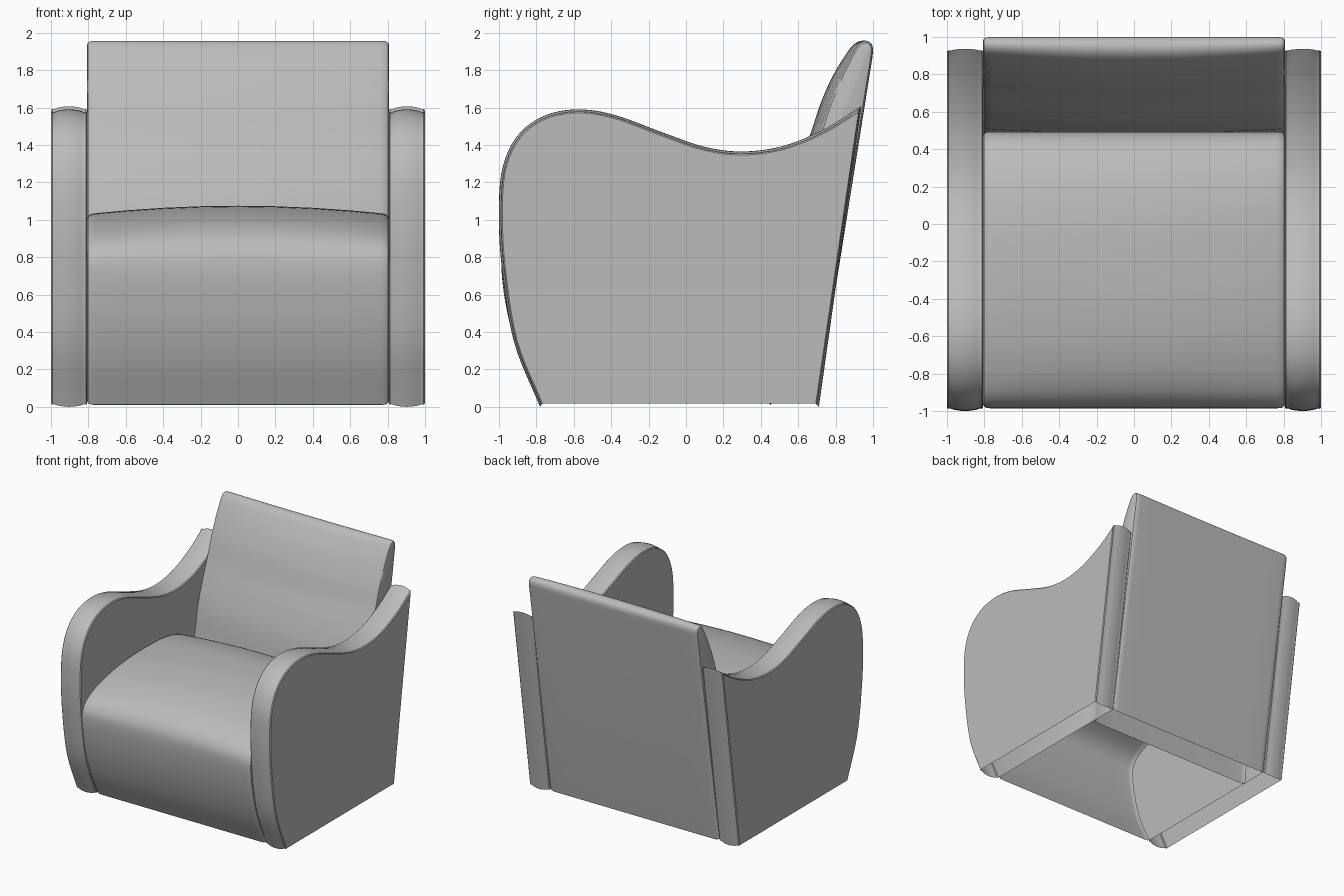
import bpy, bmesh, math
from mathutils import Vector

cube = bpy.data.objects.get("Cube")
if cube:
    bpy.data.objects.remove(cube, do_unlink=True)

fabric = bpy.data.materials.new("grey fabric")
fabric.use_nodes = True
fabric.diffuse_color = (0.5, 0.5, 0.5, 1)
bsdf = next(n for n in fabric.node_tree.nodes if n.type == 'BSDF_PRINCIPLED')
bsdf.inputs["Base Color"].default_value = (0.5, 0.5, 0.5, 1)


def smooth(points, steps=6):
    """Smooth open curve through the given (y, z) points."""
    p = [Vector(q) for q in points]
    p = [2 * p[0] - p[1]] + p + [2 * p[-1] - p[-2]]
    out = []
    for a, b, c, d in zip(p, p[1:], p[2:], p[3:]):
        for i in range(steps):
            t = i / steps
            out.append(0.5 * (2 * b + (c - a) * t + (2 * a - 5 * b + 4 * c - d) * t ** 2
                              + (3 * b - a - 3 * c + d) * t ** 3))
    return out + [p[-2]]


def inset(loop, amount):
    """Move a closed outline inwards with mitred corners."""
    n = len(loop)
    area = sum(loop[i - 1].cross(loop[i]) for i in range(n))
    sign = 1 if area > 0 else -1
    result = []
    for i in range(n):
        d1 = (loop[i] - loop[i - 1]).normalized()
        d2 = (loop[(i + 1) % n] - loop[i]).normalized()
        n1, n2 = Vector((-d1.y, d1.x)), Vector((-d2.y, d2.x))
        result.append(loop[i] + sign * amount * (n1 + n2) / max(1 + n1.dot(n2), 0.6))
    return result


def loft(name, loop, stations, bulge=None):
    """Skin a side outline across the (x, inset) stations and cap both ends.
    The closing segment of the outline is the underside, which stays open."""
    bm = bmesh.new()
    rings = []
    for x, amount in stations:
        ring = []
        for p in inset(loop, amount):
            y, z = bulge(x, p.x, p.y) if bulge else p
            ring.append(bm.verts.new((x, y, z)))
        rings.append(ring)
    underside = []
    for r, s in zip(rings, rings[1:]):
        for i in range(len(r)):
            face = bm.faces.new((r[i - 1], r[i], s[i], s[i - 1]))
            if i == 0:
                underside.append(face)
    bm.faces.new(rings[0])
    bm.faces.new(rings[-1])
    bmesh.ops.recalc_face_normals(bm, faces=bm.faces)
    bmesh.ops.delete(bm, geom=underside, context='FACES')
    mesh = bpy.data.meshes.new(name)
    bm.to_mesh(mesh)
    bm.free()
    mesh.materials.append(fabric)
    obj = bpy.data.objects.new(name, mesh)
    bpy.context.collection.objects.link(obj)
    bpy.ops.object.select_all(action='DESELECT')
    obj.select_set(True)
    bpy.context.view_layer.objects.active = obj
    bpy.ops.object.shade_smooth_by_angle(angle=math.radians(32))


# Arms: sweeping outline with a crowned band and a narrow seam at each edge
arm_outline = smooth([(-0.78, 0), (-0.92, 0.35), (-0.985, 0.75), (-1, 1.05),
                      (-0.98, 1.28), (-0.9, 1.45), (-0.76, 1.555), (-0.58, 1.59),
                      (-0.38, 1.56), (-0.12, 1.465), (0.1, 1.39), (0.3, 1.365),
                      (0.52, 1.395), (0.74, 1.485), (0.937, 1.607)])
arm_outline.append(Vector((0.71, 0)))
half_band = [(0.097, 0.019), (0.09, 0.012), (0.08, 0.014), (0.06, 0.007), (0.03, 0.002)]
band = [(-w, d) for w, d in half_band] + [(0, 0)] + [(w, d) for w, d in reversed(half_band)]
for side, label in ((1, "left_arm"), (-1, "right_arm")):
    loft(label, arm_outline, [(side * 0.903 + w, d) for w, d in band])

# Cross stations shared by seat and back, with softened side edges
HALF = 0.807
right_half = [(HALF, 0.022), (HALF - 0.004, 0.011), (HALF - 0.018, 0.002)]
right_half += [(x, 0) for x in (0.76, 0.6, 0.4, 0.2)]
stations = [(-x, d) for x, d in right_half] + [(0, 0)] + [(x, d) for x, d in reversed(right_half)]


# Seat: waterfall front, rolled down at the rear, crowned across its width
def crown_seat(x, y, z):
    weight = min(max((z - 0.7) / 0.3, 0), 1)
    return y, z - 0.045 * weight * (x / HALF) ** 2


seat_outline = smooth([(-0.77, 0.012), (-0.878, 0.24), (-0.95, 0.48), (-0.985, 0.72),
                       (-0.965, 0.85), (-0.87, 0.945), (-0.68, 1.02), (-0.4, 1.065),
                       (-0.1, 1.075), (0.14, 1.06), (0.32, 1.015), (0.44, 0.935),
                       (0.49, 0.83), (0.485, 0.7)])
seat_outline.append(Vector((0.45, 0.012)))
loft("seat", seat_outline, stations, crown_seat)


# Back: leaning cushion, flat behind and gently bulging in front
def bulge_back(x, y, z):
    rear = 0.7 + 0.157 * z
    weight = min(max((rear - y) / 0.2, 0), 1) * min(max((z - 0.5) / 0.4, 0), 1)
    return y + 0.048 * weight * (x / HALF) ** 2, z


back_outline = [Vector((0.45, 0.01))]
back_outline += smooth([(0.485, 0.7), (0.505, 0.9), (0.54, 1.1), (0.597, 1.28),
                        (0.665, 1.46), (0.722, 1.63), (0.785, 1.77), (0.855, 1.885),
                        (0.9, 1.94), (0.945, 1.957), (0.985, 1.942), (0.999, 1.91),
                        (0.995, 1.86)])
back_outline.append(Vector((0.7, 0.01)))
loft("back", back_outline, stations, bulge_back)
